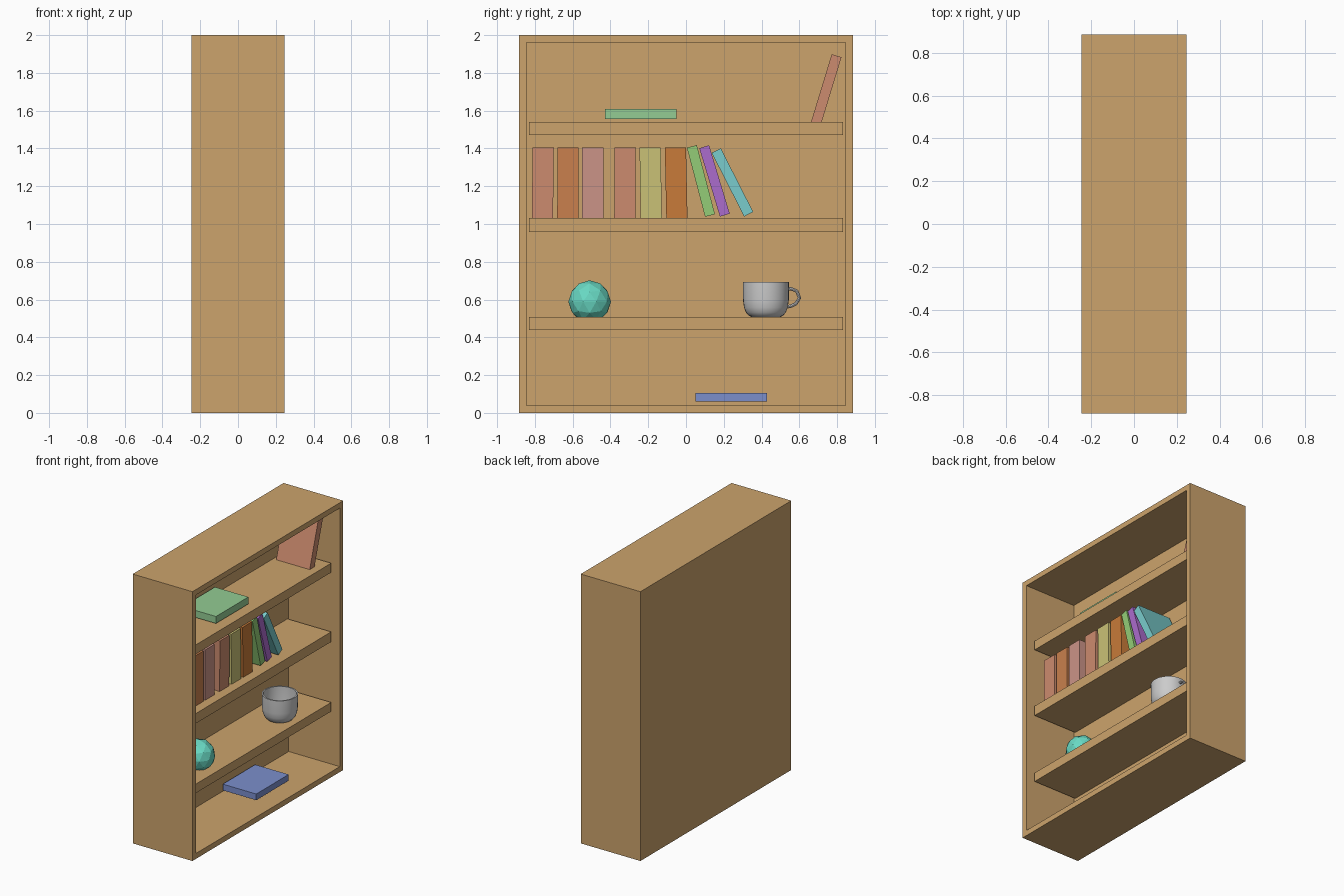
import bpy, bmesh
from math import radians, sin, cos, pi
from mathutils import Vector, Matrix

if "Cube" in bpy.data.objects:
    bpy.data.objects.remove(bpy.data.objects["Cube"])


def material(name, rgb):
    m = bpy.data.materials.new(name)
    # sRGB to linear
    m.diffuse_color = [(c / 255) ** 2.2 for c in rgb] + [1]
    m.use_nodes = True
    m.node_tree.nodes["Principled BSDF"].inputs["Base Color"].default_value = m.diffuse_color
    return m


def make(name, bm, mat=None, smooth=False):
    bmesh.ops.recalc_face_normals(bm, faces=bm.faces)
    mesh = bpy.data.meshes.new(name)
    bm.to_mesh(mesh)
    bm.free()
    ob = bpy.data.objects.new(name, mesh)
    bpy.context.collection.objects.link(ob)
    if mat:
        mesh.materials.append(mat)
    if smooth:
        bpy.ops.object.select_all(action='DESELECT')
        ob.select_set(True)
        bpy.context.view_layer.objects.active = ob
        bpy.ops.object.shade_smooth_by_angle(angle=radians(40))
    return ob


def box(name, centre, size, mat, tilt=0):
    bm = bmesh.new()
    bmesh.ops.create_cube(bm, size=1, matrix=Matrix.Diagonal((*size, 1)))
    ob = make(name, bm, mat)
    ob.location = centre
    ob.rotation_euler.x = radians(tilt)
    return ob


wood = material("wood", (203, 162, 108))

# Case: a block with the +x face inset and pushed in to the back panel
bm = bmesh.new()
bmesh.ops.create_cube(bm, size=1, matrix=Matrix.Translation((0, 0, 1)) @ Matrix.Diagonal((0.49, 1.77, 2, 1)))
front = max(bm.faces, key=lambda f: f.calc_center_median().x)
bmesh.ops.inset_region(bm, faces=[front], thickness=0.057)
pushed = bmesh.ops.extrude_face_region(bm, geom=[front])
verts = [v for v in pushed["geom"] if isinstance(v, bmesh.types.BMVert)]
bmesh.ops.translate(bm, verts=verts, vec=(-0.42, 0, 0))
if front.is_valid:
    bmesh.ops.delete(bm, geom=[front], context='FACES_ONLY')
make("bookcase_frame", bm, wood)

# Shelves, slightly set back from the opening
for i, (low, high) in enumerate([(0.44, 0.507), (0.957, 1.031), (1.472, 1.541)]):
    box(f"shelf_{i + 1}", (0.005, 0, (low + high) / 2), (0.36, 1.66, high - low), wood)

# Upright books: y centre, lean, colour
BX = -0.022
upright = [(-0.758, -0.6, (203, 138, 110)), (-0.625, -0.3, (200, 127, 78)),
           (-0.494, 0, (202, 146, 134)), (-0.323, -0.3, (203, 138, 110)),
           (-0.187, 0.9, (201, 192, 117)), (-0.052, 1.2, (199, 122, 60))]
for i, (y, tilt, rgb) in enumerate(upright):
    box(f"upright_book_{i + 1}", (BX, y, 1.217), (0.275, 0.112, 0.376),
        material(f"upright_cover_{i + 1}", rgb), tilt)

# Leaning books: y, z, lean, colour
leaning = [(0.079, 1.228, 14.7, (146, 203, 118)), (0.151, 1.228, 16.8, (170, 108, 203)),
           (0.246, 1.22, 27, (121, 203, 203)), (0.742, 1.71, -17, (203, 138, 110))]
for i, (y, z, tilt, rgb) in enumerate(leaning):
    box(f"leaning_book_{i + 1}", (BX + (0.01 if i == 3 else 0), y, z), (0.275, 0.054, 0.378),
        material(f"leaning_cover_{i + 1}", rgb), tilt)

# Books lying flat
box("flat_book_top", (-0.018, -0.239, 1.582), (0.275, 0.38, 0.052), material("green_cover", (146, 203, 146)))
box("flat_book_bottom", (-0.022, 0.239, 0.083), (0.275, 0.38, 0.046), material("blue_cover", (122, 141, 203)))

# Faceted ball resting in the shelf
bm = bmesh.new()
bmesh.ops.create_icosphere(bm, subdivisions=2, radius=0.113)
ball = make("ball", bm, material("turquoise", (105, 217, 195)))
ball.location = (0.035, -0.51, 0.589)

# Cup: revolved profile, outside then inside (radius, height)
profile = [(0, 0), (0.072, 0), (0.09, 0.008), (0.106, 0.026), (0.116, 0.052), (0.121, 0.09), (0.122, 0.187),
           (0.112, 0.187), (0.111, 0.092), (0.106, 0.056), (0.096, 0.033), (0.082, 0.018), (0, 0.012)]
cup_at = Vector((0.048, 0.423, 0.506))
bm = bmesh.new()
vs = [bm.verts.new((r, 0, z)) for r, z in profile]
es = [bm.edges.new(p) for p in zip(vs, vs[1:])]
bmesh.ops.spin(bm, geom=vs + es, cent=(0, 0, 0), axis=(0, 0, 1), angle=2 * pi, steps=32)
bmesh.ops.remove_doubles(bm, verts=bm.verts, dist=0.0005)
make("cup", bm, None, True).location = cup_at

# Cup handle: round section swept along a short loop
path = [Vector((0, y, z)) for y, z in
        [(0.115, 0.153), (0.137, 0.15), (0.163, 0.139), (0.178, 0.103), (0.159, 0.072), (0.135, 0.06), (0.115, 0.056)]]
bm = bmesh.new()
rings = []
for i, p in enumerate(path):
    t = (path[min(i + 1, len(path) - 1)] - path[max(i - 1, 0)]).normalized()
    n = t.cross(Vector((1, 0, 0)))
    rings.append([bm.verts.new(p + 0.009 * (cos(a) * n + sin(a) * Vector((1, 0, 0))))
                  for a in (k * pi / 4 for k in range(8))])
for r, s in zip(rings, rings[1:]):
    for k in range(8):
        bm.faces.new((r[k], r[(k + 1) % 8], s[(k + 1) % 8], s[k]))
bm.faces.new(rings[0])
bm.faces.new(rings[-1])
make("cup_handle", bm, None, True).location = cup_at
